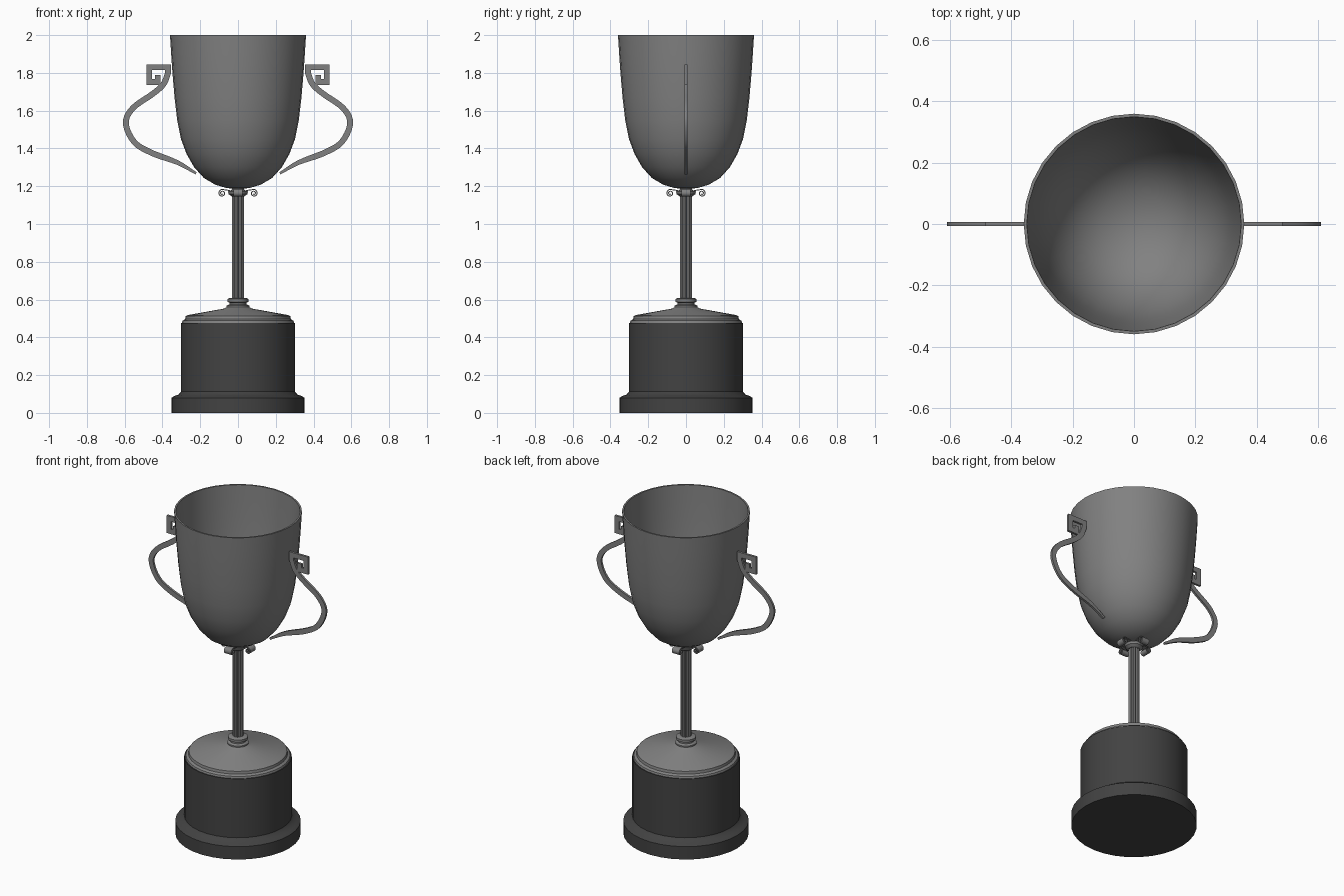
import bpy, bmesh
from math import pi, sin, cos, radians
from mathutils import Vector, Matrix

cube = bpy.data.objects.get("Cube")
if cube:
    bpy.data.objects.remove(cube, do_unlink=True)


def material(name, value):
    m = bpy.data.materials.new(name)
    m.use_nodes = True
    colour = (value, value, value, 1)
    m.diffuse_color = colour
    m.node_tree.nodes["Principled BSDF"].inputs["Base Color"].default_value = colour
    return m


METAL = material("grey metal", 0.22)
BLACK = material("dark base", 0.055)


def finish(bm, name, mat, angle=35):
    bmesh.ops.recalc_face_normals(bm, faces=bm.faces)
    mesh = bpy.data.meshes.new(name)
    bm.to_mesh(mesh)
    bm.free()
    mesh.materials.append(mat)
    ob = bpy.data.objects.new(name, mesh)
    bpy.context.collection.objects.link(ob)
    bpy.ops.object.select_all(action='DESELECT')
    ob.select_set(True)
    bpy.context.view_layer.objects.active = ob
    bpy.ops.object.shade_smooth_by_angle(angle=radians(angle))
    return ob


def lathe(name, profile, mat, sides=32):
    """Spin a (radius, height) profile around the z axis."""
    bm = bmesh.new()
    verts = [bm.verts.new((r, 0, z)) for r, z in profile]
    edges = [bm.edges.new(pair) for pair in zip(verts, verts[1:])]
    bmesh.ops.spin(bm, geom=verts + edges, cent=(0, 0, 0), axis=(0, 0, 1),
                   angle=2 * pi, steps=sides, use_merge=True)
    bmesh.ops.remove_doubles(bm, verts=bm.verts, dist=0.0001)
    return finish(bm, name, mat)


def smooth_path(points, steps=5):
    """Catmull-Rom curve through the points."""
    p = [Vector(q) for q in points]
    p = [2 * p[0] - p[1]] + p + [2 * p[-1] - p[-2]]
    out = []
    for a, b, c, d in zip(p, p[1:], p[2:], p[3:]):
        for i in range(steps):
            t = i / steps
            out.append(0.5 * (2 * b + (c - a) * t + (2 * a - 5 * b + 4 * c - d) * t ** 2
                              + (3 * b - a - 3 * c + d) * t ** 3))
    return out + [p[-2]]


def ribbon(name, path, thick, depth, turn, taper=0):
    """Flat bar following a path of (outward, height), turned about z."""
    bm = bmesh.new()
    rings = []
    for i, p in enumerate(path):
        before = (p - path[i - 1]).normalized() if i else None
        after = (path[i + 1] - p).normalized() if i < len(path) - 1 else before
        before = before or after
        n1 = Vector((-before.y, before.x))
        n = (n1 + Vector((-after.y, after.x))).normalized()
        n /= max(0.5, n.dot(n1))
        half = thick / 2 * (min(1, 0.4 + 0.6 * i / taper) if taper else 1)
        rings.append([bm.verts.new((p.x + n.x * half * s, d * depth / 2, p.y + n.y * half * s))
                      for s, d in ((-1, -1), (1, -1), (1, 1), (-1, 1))])
    for a, b in zip(rings, rings[1:]):
        for k in range(4):
            j = (k + 1) % 4
            bm.faces.new((a[k], a[j], b[j], b[k]))
    bm.faces.new(rings[0])
    bm.faces.new(rings[-1])
    bmesh.ops.rotate(bm, verts=bm.verts, cent=(0, 0, 0), matrix=Matrix.Rotation(turn, 3, 'Z'))
    return finish(bm, name, METAL)


# Plinth with a wider foot
lathe("plinth", [(0, 0), (0.353, 0), (0.353, 0.08), (0.335, 0.09), (0.315, 0.097),
                 (0.303, 0.112), (0.303, 0.477), (0, 0.477)], BLACK)

# Sloping metal cap and stepped collar
lathe("plinth_cap", [(0, 0.475), (0.298, 0.475), (0.294, 0.488), (0.28, 0.496), (0.277, 0.512),
                     (0.265, 0.518), (0.075, 0.552), (0.06, 0.56), (0.06, 0.568),
                     (0.045, 0.575), (0.045, 0.583), (0.056, 0.588), (0.056, 0.603),
                     (0.045, 0.608), (0, 0.608)], METAL)

# Fluted stem
bm = bmesh.new()
flutes = 12
outline = []
for i in range(flutes * 2):
    a = pi * i / flutes
    r = 0.025 if i % 2 else 0.031
    outline.append(bm.verts.new((r * cos(a), r * sin(a), 0.6)))
shaft = bmesh.ops.extrude_face_region(bm, geom=[bm.faces.new(outline)])
bmesh.ops.translate(bm, vec=(0, 0, 0.59),
                    verts=[v for v in shaft["geom"] if isinstance(v, bmesh.types.BMVert)])
finish(bm, "stem", METAL, 20)

# Flared capital and four scrolls below the cup
lathe("capital", [(0, 1.145), (0.032, 1.145), (0.05, 1.158), (0.053, 1.172),
                  (0.035, 1.18), (0.03, 1.19), (0, 1.19)], METAL, 16)
scroll = [Vector((0.025, 1.172)), Vector((0.05, 1.178))]
for i in range(25):
    a = pi / 2 - i / 24 * 3.2 * pi
    r = 0.02 - 0.015 * i / 24
    scroll.append(Vector((0.084 + r * cos(a), 1.163 + r * sin(a))))
for i in range(4):
    ribbon("capital_scroll_%d" % (i + 1), scroll, 0.005, 0.05, i * pi / 2)

# Hollow cup
outer = [(0, 1.186), (0.06, 1.19), (0.12, 1.208), (0.18, 1.243), (0.232, 1.3), (0.272, 1.37),
         (0.302, 1.45), (0.322, 1.55), (0.336, 1.67), (0.347, 1.8), (0.354, 1.9), (0.36, 2)]
inner = [(max(r - 0.01, 0), z + 0.01 * (2 - z)) for r, z in reversed(outer)]
lathe("cup", outer + inner, METAL)

# Curved handles ending in a square key scroll
curve = smooth_path([(0.222, 1.268), (0.32, 1.325), (0.46, 1.378), (0.55, 1.435), (0.594, 1.535),
                     (0.555, 1.615), (0.45, 1.69), (0.395, 1.74), (0.37, 1.80)])
key = [Vector(p) for p in ((0.37, 1.83), (0.47, 1.83), (0.47, 1.752), (0.425, 1.752), (0.425, 1.79))]
for side, turn in (("left", 0), ("right", pi)):
    ribbon("handle_" + side, curve + key, 0.031, 0.014, turn, taper=8)
